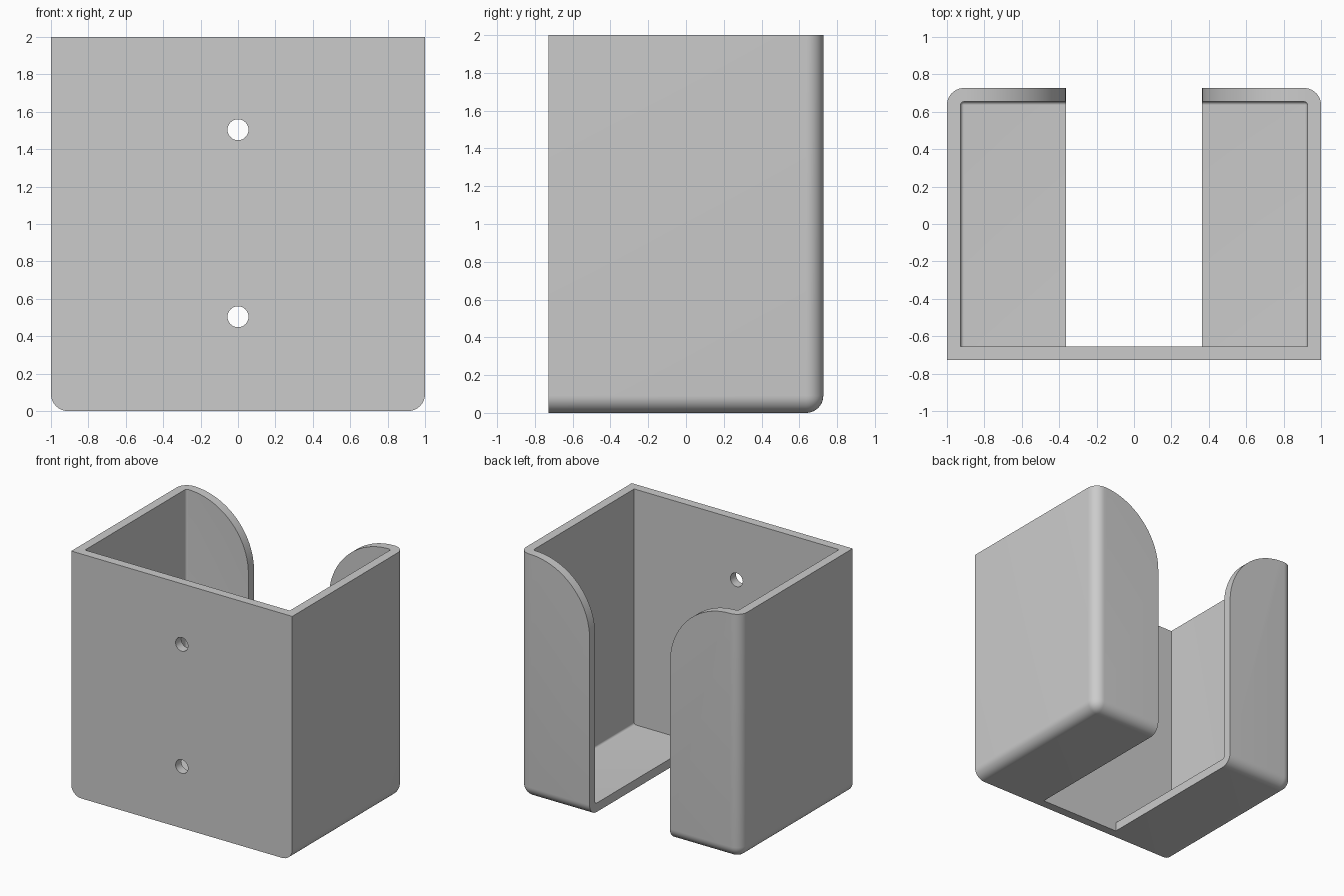
import bpy
import bmesh
import math

HALF_W, HALF_D, HEIGHT = 1.0, 0.727, 2.0
WALL, FILLET = 0.073, 0.091
SLOT = 0.364
ARC = HALF_W - FILLET - SLOT

cube = bpy.data.objects.get("Cube")
if cube:
    bpy.data.objects.remove(cube, do_unlink=True)

grey = bpy.data.materials.new("plain grey")
grey.use_nodes = True
grey.diffuse_color = (0.6, 0.6, 0.6, 1)
grey.node_tree.nodes["Principled BSDF"].inputs["Base Color"].default_value = (0.6, 0.6, 0.6, 1)


def make_object(name, bm):
    bmesh.ops.recalc_face_normals(bm, faces=bm.faces[:])
    mesh = bpy.data.meshes.new(name)
    bm.to_mesh(mesh)
    bm.free()
    mesh.materials.append(grey)
    obj = bpy.data.objects.new(name, mesh)
    bpy.context.collection.objects.link(obj)
    return obj


def rounded_box(name, hx, hy, z0, z1, radius):
    """Box rounded at the bottom and back, with sharp front and top rims."""
    bm = bmesh.new()
    bmesh.ops.create_cube(bm, size=2)
    for v in bm.verts:
        v.co.x *= hx
        v.co.y *= hy
        v.co.z = z1 if v.co.z > 0 else z0
    mid_y = lambda e: (e.verts[0].co.y + e.verts[1].co.y) / 2
    mid_z = lambda e: (e.verts[0].co.z + e.verts[1].co.z) / 2
    edges = [e for e in bm.edges if mid_y(e) > -hy + 0.01 and mid_z(e) < z1 - 0.01]
    bmesh.ops.bevel(bm, geom=edges, offset=radius, segments=10, profile=0.5,
                    affect='EDGES', clamp_overlap=True)
    return make_object(name, bm)


def prism(name, points, axis_start, axis_end):
    """Extrude an x-z outline along y."""
    bm = bmesh.new()
    face = bm.faces.new([bm.verts.new((x, axis_start, z)) for x, z in points])
    ext = bmesh.ops.extrude_face_region(bm, geom=[face])
    for v in ext["geom"]:
        if isinstance(v, bmesh.types.BMVert):
            v.co.y = axis_end
    return make_object(name, bm)


def cut(target, cutter):
    cutter.hide_render = True
    mod = target.modifiers.new("cut", 'BOOLEAN')
    mod.operation = 'DIFFERENCE'
    mod.solver = 'EXACT'
    mod.object = cutter
    bpy.context.view_layer.objects.active = target
    bpy.ops.object.modifier_apply(modifier=mod.name)
    bpy.data.objects.remove(cutter, do_unlink=True)


# Open-topped holder shell
holder = rounded_box("holder_shell", HALF_W, HALF_D, 0, HEIGHT, FILLET)
cut(holder, rounded_box("cavity_cutter", HALF_W - WALL, HALF_D - WALL,
                        WALL, HEIGHT + 0.3, FILLET - WALL))

# Slot through floor and back, flaring into quarter arcs at the top
right_half = [(SLOT, -0.2)]
for i in range(33):
    a = math.pi - i / 32 * math.pi / 2
    right_half.append((SLOT + ARC + ARC * math.cos(a), HEIGHT - ARC + ARC * math.sin(a)))
right_half.append((SLOT + ARC, HEIGHT + 0.2))
outline = right_half + [(-x, z) for x, z in reversed(right_half)]
cut(holder, prism("slot_cutter", outline, -HALF_D + WALL, HALF_D + 0.2))

# Two screw holes through the front plate
for z in (0.504, 1.504):
    ring = [(0.056 * math.cos(k * math.pi / 20), z + 0.056 * math.sin(k * math.pi / 20))
            for k in range(40)]
    cut(holder, prism("hole_cutter", ring, -HALF_D - 0.1, -HALF_D + WALL + 0.1))

bpy.ops.object.select_all(action='DESELECT')
holder.select_set(True)
bpy.context.view_layer.objects.active = holder
bpy.ops.object.shade_smooth_by_angle(angle=math.radians(30))
